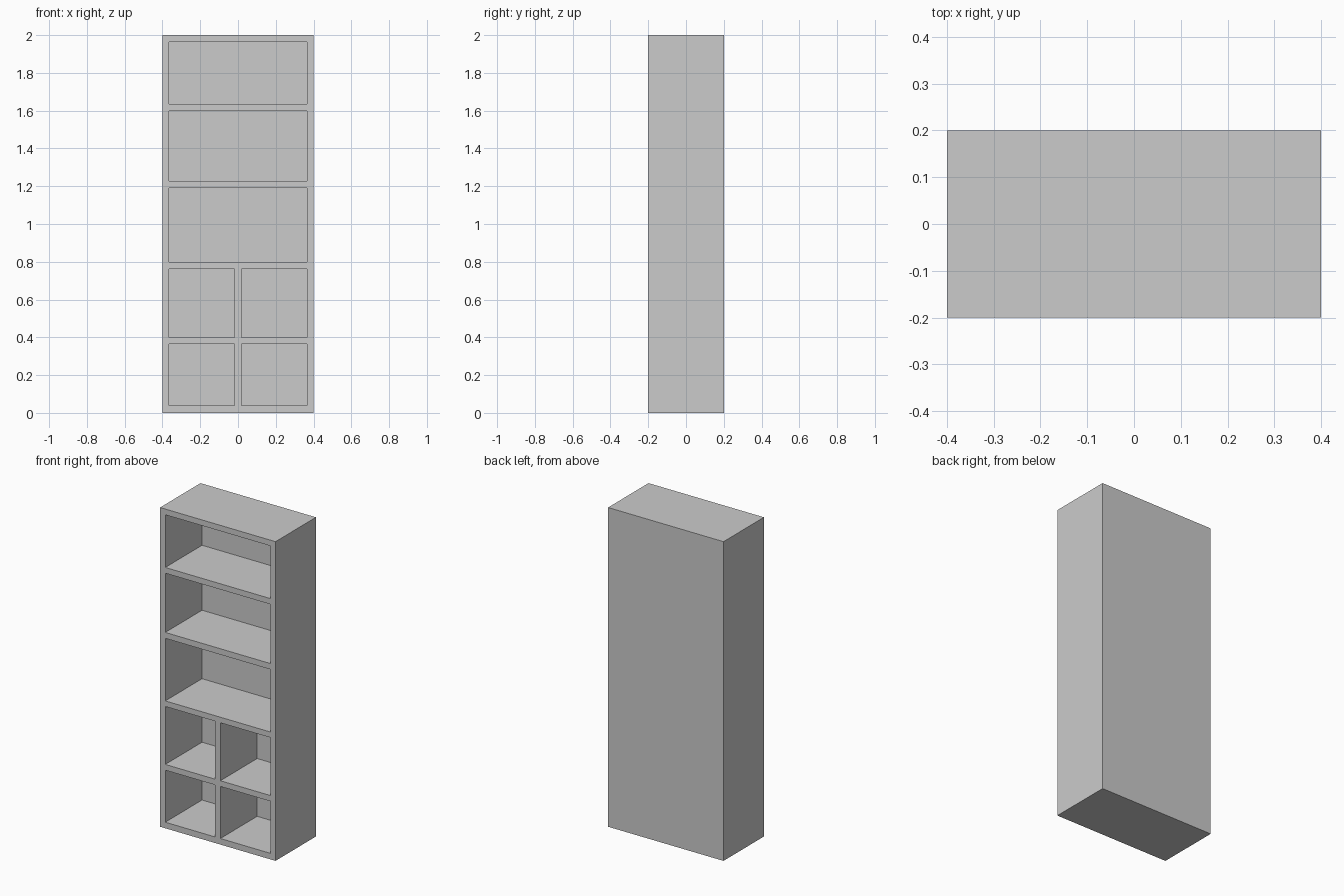
import bpy

if "Cube" in bpy.data.objects:
    bpy.data.objects.remove(bpy.data.objects["Cube"])

WIDTH, DEPTH, HEIGHT = 0.8, 0.4, 2.0
T = 0.036  # board thickness


def box(name, x0, x1, y0, y1, z0, z1):
    bpy.ops.mesh.primitive_cube_add(
        size=1, location=((x0 + x1) / 2, (y0 + y1) / 2, (z0 + z1) / 2))
    ob = bpy.context.object
    ob.name = name
    ob.scale = (x1 - x0, y1 - y0, z1 - z0)
    bpy.ops.object.transform_apply(location=True, rotation=False, scale=True)
    return ob


# Solid cabinet body
body = box("bookcase", -WIDTH / 2, WIDTH / 2, -DEPTH / 2, DEPTH / 2, 0, HEIGHT)

# Compartments: (bottom, top, split in two by the divider)
rows = [
    (0.038, 0.364, True),
    (0.40, 0.763, True),
    (0.798, 1.19, False),
    (1.227, 1.598, False),
    (1.634, 1.964, False),
]
inner = WIDTH / 2 - T
cutters = []
for z0, z1, split in rows:
    spans = [(-inner, -T / 2), (T / 2, inner)] if split else [(-inner, inner)]
    for x0, x1 in spans:
        cutters.append(box("compartment_cutter", x0, x1,
                           -DEPTH / 2 - 0.1, DEPTH / 2 - T, z0, z1))

# Join the cutters and hollow out the body
bpy.ops.object.select_all(action='DESELECT')
for c in cutters:
    c.select_set(True)
bpy.context.view_layer.objects.active = cutters[0]
bpy.ops.object.join()
cutter = bpy.context.object
cutter.hide_render = True
cutter.display_type = 'WIRE'

mod = body.modifiers.new("compartments", 'BOOLEAN')
mod.operation = 'DIFFERENCE'
mod.solver = 'EXACT'
mod.object = cutter

# Bake the cut and drop the helper
bpy.context.view_layer.objects.active = body
bpy.ops.object.modifier_apply(modifier=mod.name)
bpy.data.objects.remove(cutter, do_unlink=True)
